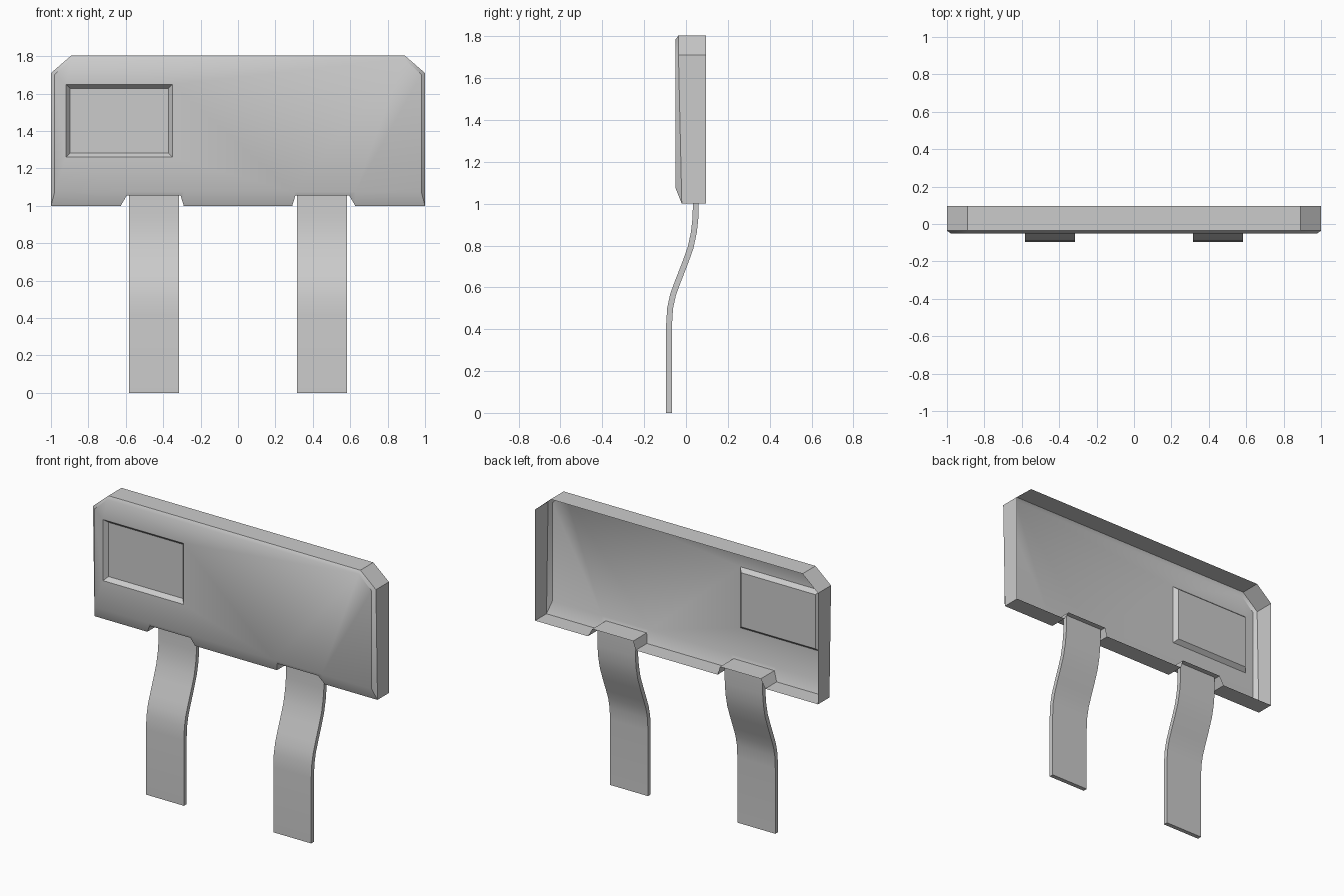
import bpy, bmesh
from mathutils import Vector

if "Cube" in bpy.data.objects:
    bpy.data.objects.remove(bpy.data.objects["Cube"])


def finish(bm, name, angle):
    me = bpy.data.meshes.new(name)
    bm.to_mesh(me)
    bm.free()
    ob = bpy.data.objects.new(name, me)
    bpy.context.collection.objects.link(ob)
    bpy.ops.object.select_all(action='DESELECT')
    ob.select_set(True)
    bpy.context.view_layer.objects.active = ob
    bpy.ops.object.shade_smooth_by_angle(angle=angle)
    return ob


def ring(bm, pts):
    return [bm.verts.new(p) for p in pts]


def bridge(bm, a, b):
    n = len(a)
    return [bm.faces.new((a[i], a[(i + 1) % n], b[(i + 1) % n], b[i])) for i in range(n)]


def loop_edges(bm, vs):
    return [bm.edges.get((vs[i - 1], vs[i])) for i in range(len(vs))]


# Sign panel: open-backed shell with clipped top corners and two leg notches
half = [(0.29, 1.0), (0.307, 1.055), (0.595, 1.055), (0.627, 1.0),
        (1.0, 1.0), (1.0, 1.71), (0.89, 1.805)]
outline = half + [(-x, z) for x, z in reversed(half)]


def front_y(z):
    return -0.02 if z < 1.01 else -0.042 if z < 1.1 else -0.036


def inset(x, z):
    nx = max(-0.98, min(0.98, x))
    nz = 1.075 if z < 1.1 else z - 0.008 if z < 1.75 else z - 0.02
    return nx, -0.05, nz


bm = bmesh.new()
back = ring(bm, [(x, 0.095, z) for x, z in outline])
front = ring(bm, [(x, front_y(z), z) for x, z in outline])
face = ring(bm, [inset(x, z) for x, z in outline])
bridge(bm, back, front)
bridge(bm, front, face)


# Recessed rectangular window in the panel face
def rect(x0, x1, z0, z1, y):
    return ring(bm, [(x0, y, z0), (x1, y, z0), (x1, y, z1), (x0, y, z1)])


outer = rect(-0.92, -0.35, 1.26, 1.65, -0.05)
inner = rect(-0.898, -0.372, 1.282, 1.628, -0.024)
bridge(bm, outer, inner)
floor = bm.faces.new(inner)
bmesh.ops.triangle_fill(bm, use_beauty=True, use_dissolve=False, normal=Vector((0, -1, 0)),
                        edges=loop_edges(bm, face) + loop_edges(bm, outer))
bmesh.ops.recalc_face_normals(bm, faces=bm.faces[:])
floor.normal_update()
if floor.normal.y > 0:
    bmesh.ops.reverse_faces(bm, faces=bm.faces[:])
finish(bm, "panel", 0.66)

# Legs: flat S-bent straps rising into the notches
path = [(-0.081, 0), (-0.081, 0.42), (-0.076, 0.5), (-0.062, 0.565), (-0.04, 0.625),
        (-0.005, 0.715), (0.022, 0.79), (0.038, 0.865), (0.046, 0.94), (0.047, 1.055)]


def leg(side):
    bm = bmesh.new()
    rings = []
    for i, (y, z) in enumerate(path):
        a, b = path[max(i - 1, 0)], path[min(i + 1, len(path) - 1)]
        d = Vector((b[0] - a[0], b[1] - a[1])).normalized()
        if i in (0, len(path) - 1):
            d = Vector((0, 1))
        oy, oz = d.y * 0.014, -d.x * 0.014
        xs = (side * 0.45 - 0.134, side * 0.45 + 0.134)
        rings.append(ring(bm, [(xs[0], y - oy, z - oz), (xs[1], y - oy, z - oz),
                               (xs[1], y + oy, z + oz), (xs[0], y + oy, z + oz)]))
    for a, b in zip(rings, rings[1:]):
        bridge(bm, a, b)
    bm.faces.new(rings[0])
    bm.faces.new(rings[-1])
    bmesh.ops.recalc_face_normals(bm, faces=bm.faces[:])
    finish(bm, "leg_right" if side > 0 else "leg_left", 0.66)


for s in (-1, 1):
    leg(s)
